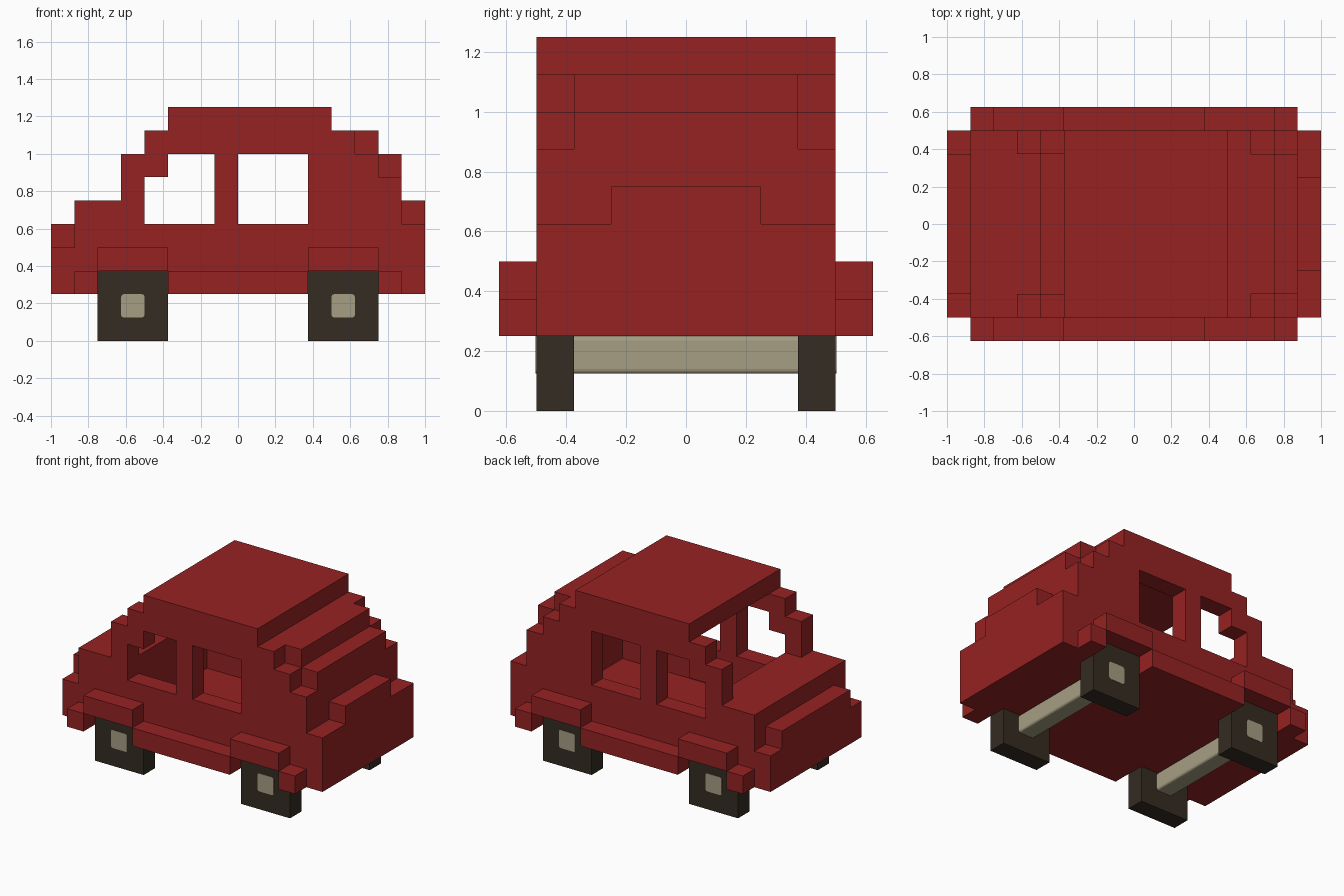
import bpy, bmesh

U = 0.125  # one block

cube = bpy.data.objects.get("Cube")
if cube:
    bpy.data.objects.remove(cube, do_unlink=True)


def material(name, rgb):
    m = bpy.data.materials.new(name)
    m.use_nodes = True
    col = (*rgb, 1.0)
    m.diffuse_color = col
    bsdf = next(n for n in m.node_tree.nodes if n.type == 'BSDF_PRINCIPLED')
    bsdf.inputs["Base Color"].default_value = col
    return m


RED = material("body red", (0.305, 0.016, 0.016))
DARK = material("tyre dark brown", (0.035, 0.025, 0.016))
TAN = material("axle tan", (0.381, 0.337, 0.227))


def prism(name, profile, y0, y1, mat):
    """Extrude an (x, z) outline, in blocks, from y0 to y1."""
    bm = bmesh.new()
    face = bm.faces.new([bm.verts.new((x * U, y0 * U, z * U)) for x, z in profile])
    ext = bmesh.ops.extrude_face_region(bm, geom=[face])
    verts = [g for g in ext["geom"] if isinstance(g, bmesh.types.BMVert)]
    bmesh.ops.translate(bm, verts=verts, vec=(0, (y1 - y0) * U, 0))
    bmesh.ops.recalc_face_normals(bm, faces=bm.faces)
    mesh = bpy.data.meshes.new(name)
    bm.to_mesh(mesh)
    bm.free()
    mesh.materials.append(mat)
    ob = bpy.data.objects.new(name, mesh)
    bpy.context.scene.collection.objects.link(ob)
    return ob


def box(name, x0, x1, y0, y1, z0, z1, mat):
    return prism(name, [(x0, z0), (x1, z0), (x1, z1), (x0, z1)], y0, y1, mat)


def apply(ob, mod):
    with bpy.context.temp_override(object=ob, active_object=ob):
        bpy.ops.object.modifier_apply(modifier=mod.name)


def cut(ob, cutter):
    mod = ob.modifiers.new("cut", 'BOOLEAN')
    mod.operation, mod.solver, mod.object = 'DIFFERENCE', 'EXACT', cutter
    apply(ob, mod)
    bpy.data.objects.remove(cutter, do_unlink=True)


# Hollow centre: nose, bonnet, floor, rear wall and roof, open at the windscreen
centre = [(-8, 2), (8, 2), (8, 5), (7, 5), (7, 8), (6, 8), (6, 9), (4, 9), (4, 10),
          (-3, 10), (-3, 9), (3, 9), (3, 8), (5, 8), (5, 7), (6, 7), (6, 3),
          (-4, 3), (-4, 6), (-7, 6), (-7, 5), (-8, 5)]
prism("body_centre", centre, -3, 3, RED)
box("boot_hump", 7, 8, -2, 2, 5, 6, RED)

# Stepped side wall with wheel arches
side = [(-8, 2), (-6, 2), (-6, 3), (-3, 3), (-3, 2), (3, 2), (3, 3), (6, 3), (6, 2),
        (8, 2), (8, 5), (7, 5), (7, 7), (6, 7), (6, 8), (5, 8), (5, 9), (4, 9), (4, 10),
        (-3, 10), (-3, 9), (-4, 9), (-4, 8), (-5, 8), (-5, 6), (-7, 6), (-7, 4), (-8, 4)]
front_window = [(-4, 5), (-1, 5), (-1, 8), (-3, 8), (-3, 7), (-4, 7)]
rear_window = [(0, 5), (3, 5), (3, 8), (0, 8)]

for s, label in ((-1, "right"), (1, "left")):
    def span(a, b):
        return sorted((s * a, s * b))

    wall = prism(f"side_wall_{label}", side, *span(3, 4), RED)
    for outline in (front_window, rear_window):
        cut(wall, prism("window_cutter", outline, *span(2, 5), RED))

    # Sill, bumper ends and wheel fenders
    box(f"sill_{label}", -3, 3, *span(4, 5), 2, 3, RED)
    for e, end in ((-1, "front"), (1, "rear")):
        xb, xf = sorted((e * 6, e * 7)), sorted((e * 3, e * 6))
        box(f"{end}_bumper_end_{label}", *xb, *span(4, 5), 2, 3, RED)
        box(f"{end}_fender_{label}", *xf, *span(4, 5), 3, 4, RED)
        box(f"{end}_wheel_{label}", *xf, *span(3, 4), 0, 3, DARK)

# Axles with softened long edges, ends just showing as hubs
for x, end in ((-4.5, "front"), (4.5, "rear")):
    axle = box(f"{end}_axle", x - 0.5, x + 0.5, -4.02, 4.02, 1, 2, TAN)
    bm = bmesh.new()
    bm.from_mesh(axle.data)
    long_edges = [e for e in bm.edges if abs(e.verts[0].co.y - e.verts[1].co.y) > 0.5]
    bmesh.ops.bevel(bm, geom=long_edges, offset=0.015, segments=3, profile=0.5,
                    affect='EDGES')
    bm.to_mesh(axle.data)
    bm.free()
